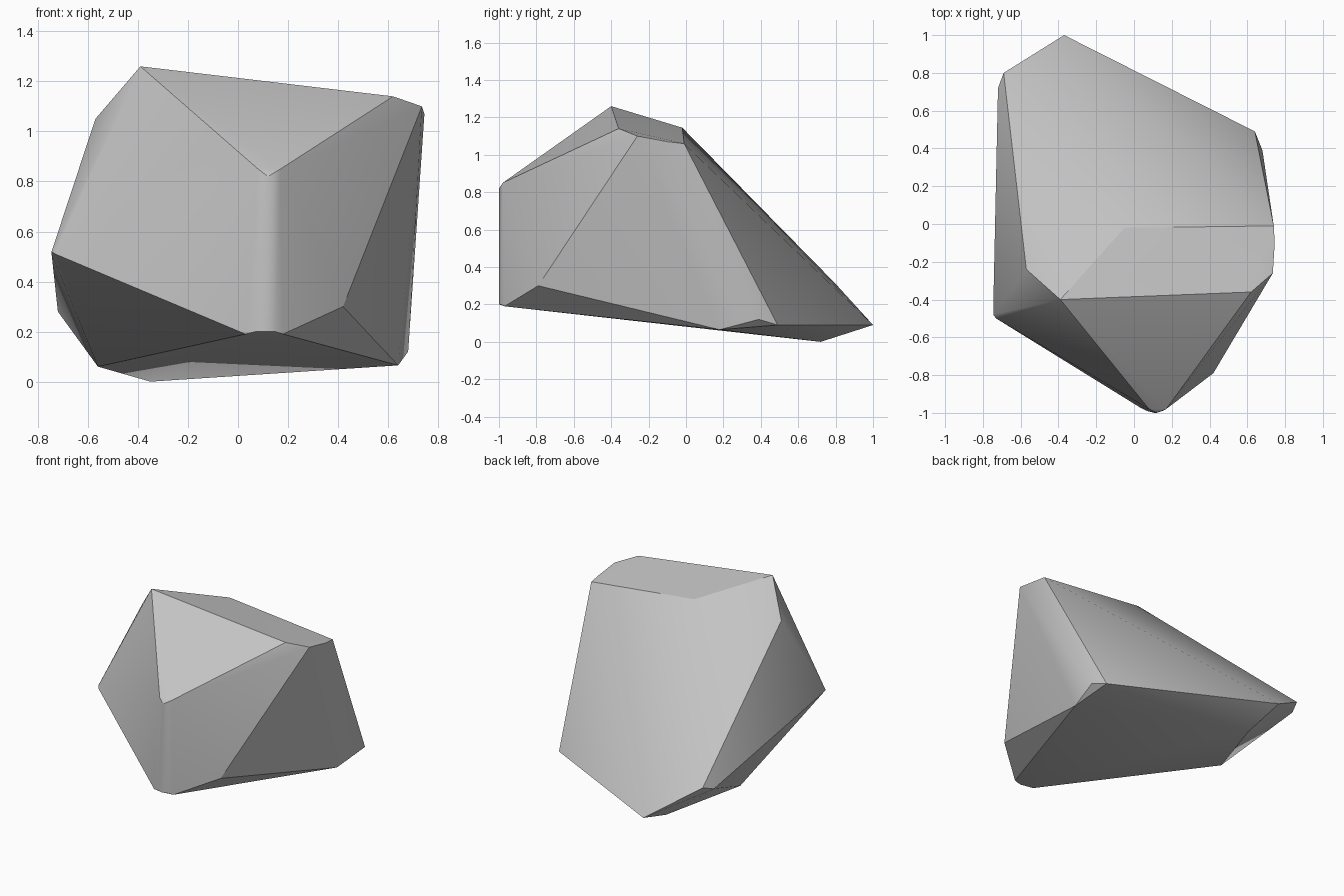
import bpy
import bmesh
import math

cube = bpy.data.objects.get("Cube")
if cube:
    bpy.data.objects.remove(cube, do_unlink=True)

# Stone colour
stone = bpy.data.materials.new("stone grey")
stone.use_nodes = True
colour = (0.55, 0.55, 0.55, 1)
stone.diffuse_color = colour
bsdf = next(n for n in stone.node_tree.nodes if n.type == 'BSDF_PRINCIPLED')
bsdf.inputs["Base Color"].default_value = colour
bsdf.inputs["Roughness"].default_value = 0.9

# Corner points of the boulder, grouped by region
crown = [(-.39, -.40, 1.26), (.62, -.36, 1.14), (.735, -.26, 1.10),
         (.745, -.1, 1.07), (.74, -.01, 1.06), (-.05, -.02, 1.145)]
nose = [(.08, -.98, .85), (.17, -.98, .85), (.12, -1, .82),
        (.03, -.97, .19), (.18, -.97, .19), (.11, -1, .20),
        (.07, -.99, .20), (.15, -.99, .20), (.42, -.79, .30)]
right_flank = [(-.745, -.48, .52), (-.745, -.44, .51), (-.73, -.50, .51),
               (-.57, -.24, 1.05), (-.72, .72, .28), (-.69, .80, .31)]
tail = [(-.37, 1, .09), (.64, .49, .09), (.68, .39, .12)]
base = [(-.35, .72, 0), (-.56, .20, .06), (.64, .18, .065)]

# Wrap the points in a convex shell
bm = bmesh.new()
for point in crown + nose + right_flank + tail + base:
    bm.verts.new(point)
hull = bmesh.ops.convex_hull(bm, input=bm.verts[:])
loose = [v for v in bm.verts if not v.link_faces]
bmesh.ops.delete(bm, geom=loose, context='VERTS')

# Merge nearly flat facets
bmesh.ops.dissolve_limit(bm, angle_limit=math.radians(2),
                         verts=bm.verts[:], edges=bm.edges[:])
bmesh.ops.recalc_face_normals(bm, faces=bm.faces[:])

mesh = bpy.data.meshes.new("boulder")
bm.to_mesh(mesh)
bm.free()
mesh.materials.append(stone)
boulder = bpy.data.objects.new("boulder", mesh)
bpy.context.collection.objects.link(boulder)

# Soft facets with crisp main edges
bpy.ops.object.select_all(action='DESELECT')
boulder.select_set(True)
bpy.context.view_layer.objects.active = boulder
bpy.ops.object.shade_smooth_by_angle(angle=math.radians(30))
